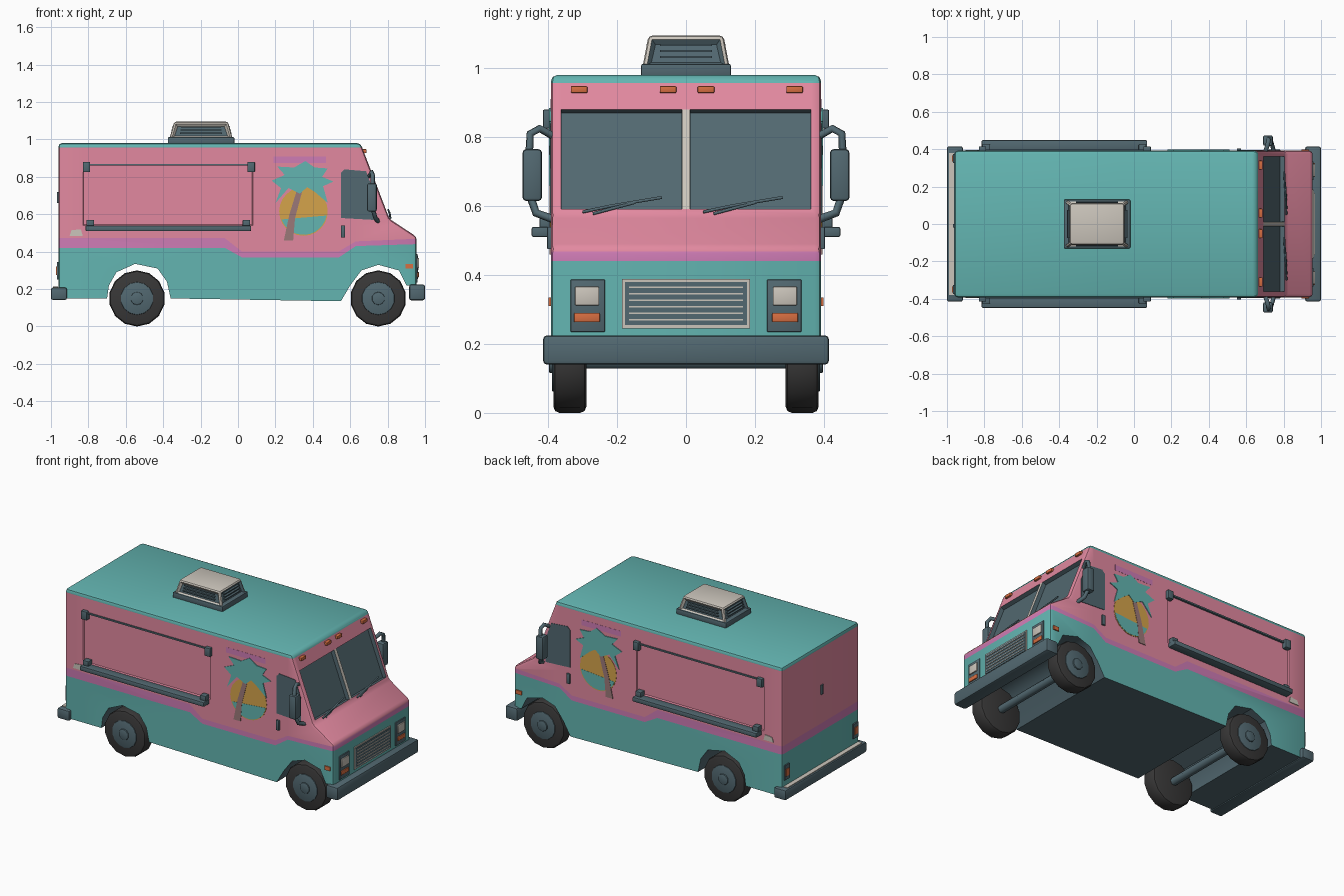
import bpy, bmesh, math
from mathutils import Vector, Matrix

if "Cube" in bpy.data.objects:
    bpy.data.objects.remove(bpy.data.objects["Cube"])

COLOURS = dict(pink=(.76, .25, .35), teal=(.125, .46, .44), magenta=(.62, .20, .46),
               slate=(.085, .14, .165), rubber=(.04, .039, .039), cream=(.60, .56, .50),
               orange=(.68, .156, .053), yellow=(.66, .37, .07), trunk_brown=(.33, .19, .19))
NAMES = list(COLOURS)
MATS = []
for n in NAMES:
    m = bpy.data.materials.new(n)
    m.diffuse_color = (*COLOURS[n], 1)
    m.use_nodes = True
    m.node_tree.nodes["Principled BSDF"].inputs["Base Color"].default_value = m.diffuse_color
    MATS.append(m)
IDX = {n: i for i, n in enumerate(NAMES)}


def finish(name, bm, mat=None):
    """Turn a bmesh into an object; mat=None keeps per-face indices."""
    me = bpy.data.meshes.new(name)
    bm.to_mesh(me)
    bm.free()
    for m in (MATS if mat is None else [MATS[IDX[mat]]]):
        me.materials.append(m)
    ob = bpy.data.objects.new(name, me)
    bpy.context.collection.objects.link(ob)
    return ob


def prism_bm(pts, y0, y1):
    bm = bmesh.new()
    f = bm.faces.new([bm.verts.new((x, y0, z)) for x, z in pts])
    r = bmesh.ops.extrude_face_region(bm, geom=[f])
    for v in r['geom']:
        if isinstance(v, bmesh.types.BMVert):
            v.co.y = y1
    bmesh.ops.recalc_face_normals(bm, faces=bm.faces[:])
    return bm


def plate(name, pts, s, top, mat):
    """Thin painted plate on the side wall (s = -1 or 1)."""
    return finish(name, prism_bm(pts, s * .388, s * (.39 + top)), mat)


def box_bm(x, y, z, bevel=0, taper=(1, 1)):
    bm = bmesh.new()
    bmesh.ops.create_cube(bm, size=1)
    for v in bm.verts:
        t = taper if v.co.z > 0 else (1, 1)
        v.co = ((x[0] + x[1]) / 2 + v.co.x * t[0] * (x[1] - x[0]),
                (y[0] + y[1]) / 2 + v.co.y * t[1] * (y[1] - y[0]),
                (z[0] + z[1]) / 2 + v.co.z * (z[1] - z[0]))
    if bevel:
        bmesh.ops.bevel(bm, geom=bm.edges[:], offset=bevel, segments=2, profile=.5, affect='EDGES')
    return bm


def box(name, x, y, z, mat, bevel=0, taper=(1, 1)):
    y = sorted(y)
    return finish(name, box_bm(x, y, z, bevel, taper), mat)


def tube(name, pts, r, mat):
    cu = bpy.data.curves.new(name, 'CURVE')
    cu.dimensions = '3D'
    cu.bevel_depth, cu.bevel_resolution, cu.use_fill_caps = r, 1, True
    sp = cu.splines.new('POLY')
    sp.points.add(len(pts) - 1)
    for p, c in zip(sp.points, pts):
        p.co = (*c, 1)
    cu.materials.append(MATS[IDX[mat]])
    ob = bpy.data.objects.new(name, cu)
    bpy.context.collection.objects.link(ob)
    return ob


def cyl(name, c, r, depth, mat, seg=16, bevel=0):
    bm = bmesh.new()
    bmesh.ops.create_cone(bm, cap_ends=True, segments=seg, radius1=r, radius2=r, depth=depth,
                          matrix=Matrix.Translation(c) @ Matrix.Rotation(math.pi / 2, 4, 'X'))
    if bevel:
        rims = [e for e in bm.edges if abs(e.verts[0].co.y - e.verts[1].co.y) < 1e-4]
        bmesh.ops.bevel(bm, geom=rims, offset=bevel, segments=2, profile=.5, affect='EDGES')
    return finish(name, bm, mat)


def cut(bm, co, no, keep):
    fs = [f for f in bm.faces if keep(f)]
    geom = fs + list({e for f in fs for e in f.edges}) + list({v for f in fs for v in f.verts})
    bmesh.ops.bisect_plane(bm, geom=geom, dist=1e-5, plane_co=co, plane_no=no)


# ---- body shell: side profile with wheel arches, extruded across ----
PROFILE = [(-.96, .15), (-.70, .15), (-.69, .22), (-.65, .29), (-.55, .335), (-.43, .31), (-.38, .24),
           (-.36, .15), (.55, .135), (.60, .22), (.66, .30), (.75, .33), (.86, .30), (.90, .22),
           (.955, .22), (.955, .48), (.81, .575), (.655, .98), (-.96, .98)]
bm = prism_bm(PROFILE, -.392, .392)
bmesh.ops.bevel(bm, geom=[e for e in bm.edges if max(v.co.z for v in e.verts) > .4],
                offset=.018, segments=2, profile=.5, affect='EDGES')

# stripe stations: x, lower edge, upper edge
STRIPE = [(-1.1, .42, .472), (-.07, .42, .472), (.02, .37, .402), (.54, .37, .402), (.63, .43, .455), (1.1, .445, .475)]


def stripe_z(x):
    for a, b in zip(STRIPE, STRIPE[1:]):
        if a[0] <= x <= b[0]:
            t = (x - a[0]) / (b[0] - a[0])
            return a[1] + t * (b[1] - a[1]), a[2] + t * (b[2] - a[2])


for s in STRIPE[1:-1]:
    cut(bm, (s[0], 0, 0), (1, 0, 0), lambda f: True)
for a, b in zip(STRIPE, STRIPE[1:]):
    for k in (1, 2):
        cut(bm, (a[0], 0, a[k]), (a[k] - b[k], 0, b[0] - a[0]),
            lambda f: a[0] < f.calc_center_median().x < b[0])
cut(bm, (0, 0, .957), (0, 0, 1), lambda f: True)

# windscreen panes and service hatch outlines
on_screen = lambda f: f.normal.x > .85 and .25 < f.normal.z < .5 and abs(f.normal.y) < .1
for z in (.585, .88):
    cut(bm, (0, 0, z), (0, 0, 1), on_screen)
for y in (-.362, -.012, .012, .362):
    cut(bm, (0, y, 0), (0, 1, 0), on_screen)
on_side = lambda f: abs(f.normal.y) > .95 and .45 < f.calc_center_median().z < .95
for x in (-.83, .08):
    cut(bm, (x, 0, 0), (1, 0, 0), on_side)
for z in (.54, .87):
    cut(bm, (0, 0, z), (0, 0, 1), on_side)

# body colours by height and direction
panes, hatch = [], []
bm.normal_update()
for f in bm.faces:
    c, n = f.calc_center_median(), f.normal
    lo, hi = stripe_z(c.x)
    col = 'teal' if c.z < lo or c.z > .957 else 'magenta' if c.z < hi else 'pink'
    if n.z < -.3 or (c.z < .34 and abs(n.y) < .5 and -.9 < c.x < .93):
        col = 'slate'
    if on_screen(f) and .585 < c.z < .88 and abs(c.y) < .362:
        col = 'cream' if abs(c.y) < .012 else 'slate'
        if col == 'slate':
            panes.append(f)
    if on_side(f) and -.83 < c.x < .08 and .54 < c.z < .87:
        hatch.append(f)
    f.material_index = IDX[col]
bmesh.ops.inset_region(bm, faces=panes, thickness=.002, depth=-.025)
bmesh.ops.inset_region(bm, faces=hatch, thickness=.006, depth=-.007)
finish('body_shell', bm)

# ---- roof vent with louvres ----
box('vent_base', (-.375, -.02), (-.13, .13), (.975, 1.012), 'slate', .004)
bm = box_bm((-.365, -.03), (-.125, .125), (1.01, 1.095), 0, (.86, .87))
bmesh.ops.bevel(bm, geom=[e for e in bm.edges if max(v.co.z for v in e.verts) > 1.05],
                offset=.012, segments=2, profile=.5, affect='EDGES')
bm.normal_update()
sides = [f for f in bm.faces if abs(f.normal.z) < .4 and f.calc_area() > .006]
for f in bm.faces:
    f.material_index = IDX['slate' if f in sides and abs(f.normal.x) > .8 else 'cream']
bmesh.ops.inset_individual(bm, faces=sides, thickness=.016, depth=-.012)
for f in sides:
    f.material_index = IDX['slate']
finish('vent_hood', bm)
for i in range(3):
    z, k = 1.03 + i * .017, .003 * i
    for s in (-1, 1):
        box('vent_side_louvre', (-.31 + k, -.085 - k), (s * (.108 - k), s * (.12 - k)), (z, z + .006), 'slate')
        x = sorted((-.1975 + s * (.148 - k), -.1975 + s * (.162 - k)))
        box('vent_end_louvre', x, (-.075, .075), (z, z + .006), 'slate')

# ---- wheels ----
for x in (-.54, .75):
    tube('axle', [(x, -.33, .15), (x, .33, .15)], .025, 'slate')
    for s in (-1, 1):
        cyl('tyre', (x, s * .337, .15), .15, .096, 'rubber', 14, .018)
        cyl('wheel_rim', (x, s * .382, .15), .088, .014, 'slate', 14, .004)
        cyl('wheel_hub', (x, s * .388, .15), .035, .018, 'slate', 10, .004)

# ---- bumpers ----
box('front_bumper', (.915, 1), (-.415, .415), (.14, .225), 'slate', .012)
box('rear_bumper', (-1, -.915), (-.415, .415), (.142, .208), 'slate', .01)
box('rear_step_tread', (-.99, -.962), (-.38, .38), (.205, .213), 'cream')

# ---- front face: grille, lamps, wipers ----
box('grille_frame', (.95, .96), (-.185, .185), (.245, .388), 'cream')
box('grille_panel', (.95, .963), (-.177, .177), (.255, .38), 'slate')
for i in range(6):
    z = .268 + i * .019
    box('grille_bar', (.955, .967), (-.165, .165), (z, z + .004), 'cream')
for s in (-1, 1):
    box('headlamp_surround', (.95, .961), (s * .235, s * .335), (.235, .387), 'slate', .003)
    box('headlamp', (.955, .968), (s * .252, s * .322), (.312, .366), 'cream', .003)
    box('turn_signal', (.955, .967), (s * .25, s * .325), (.263, .29), 'orange', .003)
for y in (-.31, -.052, .058, .315):
    box('roof_marker_lamp', (.66, .687), (y - .024, y + .024), (.928, .948), 'orange', .003)
for y in (-.3, .05):
    tube('wiper', [(.815, y, .583), (.812, y + .08, .60), (.803, y + .23, .625)], .005, 'slate')
    tube('wiper_arm', [(.815, y + .03, .578), (.81, y + .15, .61)], .005, 'slate')

# ---- rear face: tail lamps, door handle ----
for s in (-1, 1):
    box('tail_lamp_housing', (-.968, -.955), (s * .325, s * .375), (.25, .345), 'slate')
    box('tail_lamp', (-.972, -.96), (s * .333, s * .367), (.275, .32), 'orange')
box('rear_door_handle', (-.968, -.955), (-.02, .0), (.66, .72), 'slate')

# ---- side details, mirrored ----
FRONDS = [(.20, .66), (.23, .74), (.18, .78), (.25, .81), (.21, .855), (.30, .85), (.36, .885), (.41, .85),
          (.48, .845), (.45, .80), (.51, .775), (.455, .75), (.48, .66), (.41, .72), (.37, .745), (.33, .71), (.27, .74)]
circle = lambda r, a0, a1, n: [(.35 + r * math.cos(math.radians(a0 + (a1 - a0) * i / n)),
                                .615 + r * math.sin(math.radians(a0 + (a1 - a0) * i / n))) for i in range(n + 1)]
for s in (-1, 1):
    # serving shelf and hatch hardware
    box('serving_shelf', (-.815, .07), (s * .388, s * .448), (.51, .54), 'slate', .006)
    for x in (-.79, .045):
        box('shelf_bracket', (x - .02, x + .02), (s * .385, s * .425), (.535, .57), 'slate', .004)
    for x in (-.81, .07):
        box('hatch_hinge', (x - .02, x + .02), (s * .38, s * .415), (.825, .88), 'slate', .004)
    box('hatch_rail', (-.79, .05), (s * .38, s * .398), (.86, .87), 'slate')
    plate('side_lamp', [(-.90, .485), (-.83, .485), (-.84, .52), (-.89, .515)], s, .006, 'cream')
    # painted palm and sunset
    plate('painted_sky', [(.19, .875), (.47, .875), (.47, .91), (.19, .91)], s, .003, 'magenta')
    plate('painted_sun', circle(.13, 0, 345, 23), s, .004, 'yellow')
    plate('painted_water', circle(.125, 200, 350, 12), s, .005, 'teal')
    plate('painted_trunk', [(.245, .46), (.295, .46), (.305, .58), (.345, .73), (.315, .73), (.275, .60)], s, .006, 'trunk_brown')
    plate('painted_fronds', FRONDS, s, .007, 'teal')
    # cab door
    plate('door_window', [(.55, .58), (.55, .82), (.57, .84), (.685, .83), (.725, .72), (.725, .57)], s, .005, 'slate')
    box('door_handle', (.55, .573), (s * .388, s * .403), (.475, .54), 'slate', .003)
    box('fender_marker', (.895, .935), (s * .385, s * .399), (.31, .335), 'orange')
    # wing mirror
    box('mirror', (.69, .742), (s * .418, s * .474), (.615, .765), 'slate', .01)
    tube('mirror_upper_arm', [(.70, s * .38, .80), (.715, s * .425, .825), (.72, s * .452, .81), (.72, s * .455, .75)], .012, 'slate')
    tube('mirror_lower_arm', [(.72, s * .452, .63), (.735, s * .435, .58), (.75, s * .38, .56)], .012, 'slate')

# smooth rounded edges, keep creases
bpy.ops.object.select_all(action='DESELECT')
for ob in bpy.context.scene.objects:
    if ob.type == 'MESH':
        ob.select_set(True)
        bpy.context.view_layer.objects.active = ob
        bmn = bmesh.new()
        bmn.from_mesh(ob.data)
        bmesh.ops.recalc_face_normals(bmn, faces=bmn.faces[:])
        bmn.to_mesh(ob.data)
        bmn.free()
bpy.ops.object.shade_smooth_by_angle(angle=math.radians(35))
